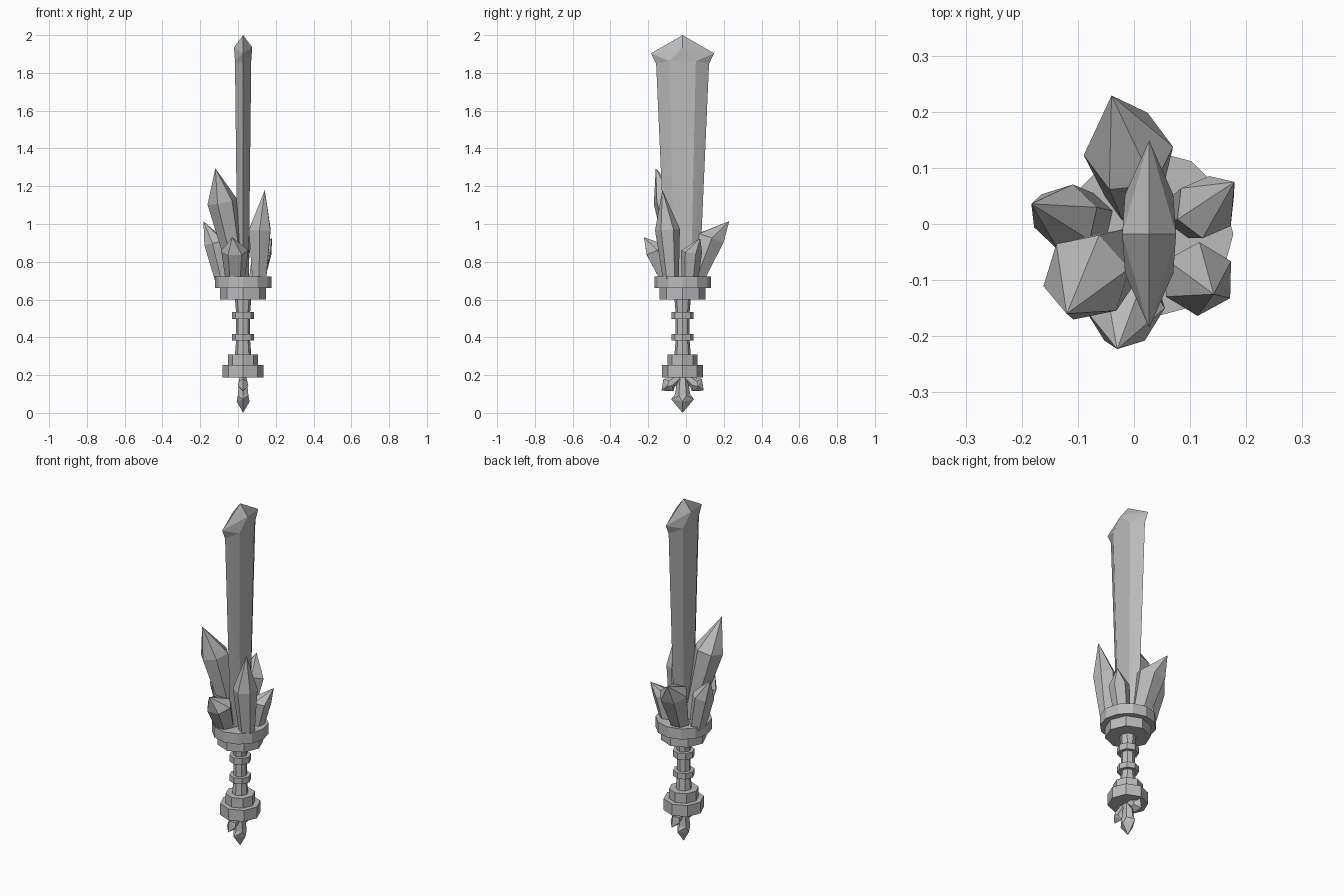
import bpy, bmesh, math
from mathutils import Vector

cube = bpy.data.objects.get("Cube")
if cube:
    bpy.data.objects.remove(cube, do_unlink=True)

grey = bpy.data.materials.new("stone_grey")
grey.use_nodes = True
grey.diffuse_color = (0.5, 0.5, 0.5, 1)
grey.node_tree.nodes["Principled BSDF"].inputs["Base Color"].default_value = (0.5, 0.5, 0.5, 1)

CX, CY = 0.027, -0.018  # axis of the sword


def finish(name, bm):
    bmesh.ops.recalc_face_normals(bm, faces=bm.faces)
    mesh = bpy.data.meshes.new(name)
    bm.to_mesh(mesh)
    bm.free()
    mesh.materials.append(grey)
    obj = bpy.data.objects.new(name, mesh)
    bpy.context.collection.objects.link(obj)
    return obj


def add_hull(bm, points):
    verts = [bm.verts.new(p) for p in points]
    out = bmesh.ops.convex_hull(bm, input=verts)
    spare = {g for g in out["geom_interior"] + out["geom_unused"]
             if isinstance(g, bmesh.types.BMVert)}
    bmesh.ops.delete(bm, geom=list(spare), context='VERTS')


def disc(name, r_low, r_high, low, high, sides):
    bm = bmesh.new()
    rings = [[bm.verts.new((CX + r * math.cos(math.tau * i / sides),
                            CY + r * math.sin(math.tau * i / sides), z))
              for i in range(sides)] for r, z in ((r_low, low), (r_high, high))]
    for i in range(sides):
        j = (i + 1) % sides
        bm.faces.new((rings[0][i], rings[0][j], rings[1][j], rings[1][i]))
    bm.faces.new(rings[0][::-1])
    bm.faces.new(rings[1])
    finish(name, bm)


def winged_blade(name, base, tip, foot, shoulder, wing, heights):
    """Six-sided blade with a flared, pointed head; sizes are (thickness, width)."""
    base, tip = Vector(base), Vector(tip)
    axis = (tip - base).normalized()
    thick = Vector((1, 0, 0))
    wide = axis.cross(thick)
    length = (tip - base).length

    def at(x, y, h):
        return base + thick * x + wide * y + axis * (length * h)

    def hexagon(size, edge_h, ridge_h):
        t, w = size
        return ([at(0, s * w, edge_h) for s in (-1, 1)] +
                [at(a * t, b * w * 0.5, ridge_h) for a in (-1, 1) for b in (-1, 1)])

    edge_h, ridge_h, wing_h, face_h = heights
    collar = hexagon(shoulder, edge_h, ridge_h)
    head = ([at(0, s * wing[1], wing_h) for s in (-1, 1)] +
            [at(s * wing[0], 0, face_h) for s in (-1, 1)])
    bm = bmesh.new()
    add_hull(bm, hexagon(foot, 0, 0) + collar)
    add_hull(bm, collar + head + [tip])
    finish(name, bm)


def crystal(name, base, r_base, belly, r_belly, tip, turn, sides=6):
    """Shard widening from its base to a belly, then closing to a point."""
    base, belly, tip = Vector(base), Vector(belly), Vector(tip)
    axis = (belly - base).normalized()
    u = axis.cross(Vector((0, 1, 0))).normalized()
    v = axis.cross(u)
    bm = bmesh.new()
    rings = []
    for centre, r in ((base, r_base), (belly, r_belly)):
        rings.append([])
        for i in range(sides):
            a = math.tau * i / sides + turn
            rings[-1].append(bm.verts.new(centre + (u * math.cos(a) + v * math.sin(a)) * r))
    point = bm.verts.new(tip)
    bm.faces.new(rings[0])
    for i in range(sides):
        j = (i + 1) % sides
        bm.faces.new((rings[0][i], rings[0][j], rings[1][j], rings[1][i]))
        bm.faces.new((rings[1][i], rings[1][j], point))
    finish(name, bm)


# Hilt: guard, grip with two rings, pommel
disc("guard_upper", 0.15, 0.15, 0.66, 0.722, 12)
disc("guard_lower", 0.122, 0.122, 0.60, 0.66, 8)
disc("grip_top", 0.037, 0.043, 0.53, 0.60, 8)
disc("grip_ring_upper", 0.058, 0.058, 0.497, 0.534, 8)
disc("grip_middle", 0.037, 0.037, 0.41, 0.50, 8)
disc("grip_ring_lower", 0.058, 0.058, 0.384, 0.418, 8)
disc("grip_bottom", 0.043, 0.037, 0.31, 0.385, 8)
disc("pommel_upper", 0.079, 0.079, 0.254, 0.31, 8)
disc("pommel_lower", 0.108, 0.108, 0.188, 0.254, 8)

# Blade
winged_blade("blade", (CX, CY, 0.715), (CX, CY, 2.0), (0.03, 0.09),
             (0.043, 0.14), (0.048, 0.167), (0.882, 0.893, 0.925, 0.95))

# Small shards under the pommel
small = (0.5, 0.54, 0.64, 0.7)
winged_blade("pommel_shard_centre", (CX, CY, 0.20), (CX, CY, 0.0),
             (0.018, 0.025), (0.028, 0.04), (0.034, 0.06), small)
for label, s in (("front", -1), ("back", 1)):
    winged_blade("pommel_shard_" + label, (CX, CY + s * 0.01, 0.20), (CX, CY + s * 0.112, 0.118),
                 (0.016, 0.02), (0.022, 0.03), (0.028, 0.042), small)

# Crystals growing from the guard
crystal("crystal_tall_right", (0.0, -0.04, 0.71), 0.04,
        (-0.085, -0.095, 1.12), 0.08, (-0.12, -0.16, 1.295), 0.2)
crystal("crystal_tall_left", (0.113, -0.08, 0.71), 0.042,
        (0.115, -0.098, 0.97), 0.066, (0.142, -0.125, 1.18), 0.5)
crystal("crystal_front", (-0.015, -0.09, 0.71), 0.052,
        (-0.017, -0.15, 0.86), 0.072, (-0.03, -0.223, 0.93), 0.0)
crystal("crystal_right", (-0.08, 0.01, 0.71), 0.045,
        (-0.122, 0.012, 0.90), 0.06, (-0.183, 0.036, 1.015), 0.3)
crystal("crystal_back", (0.0, 0.05, 0.71), 0.05,
        (-0.01, 0.13, 0.925), 0.08, (-0.04, 0.229, 1.015), 0.1)
crystal("crystal_left", (0.10, 0.02, 0.71), 0.045,
        (0.128, 0.03, 0.855), 0.056, (0.179, 0.075, 0.925), 0.4)
